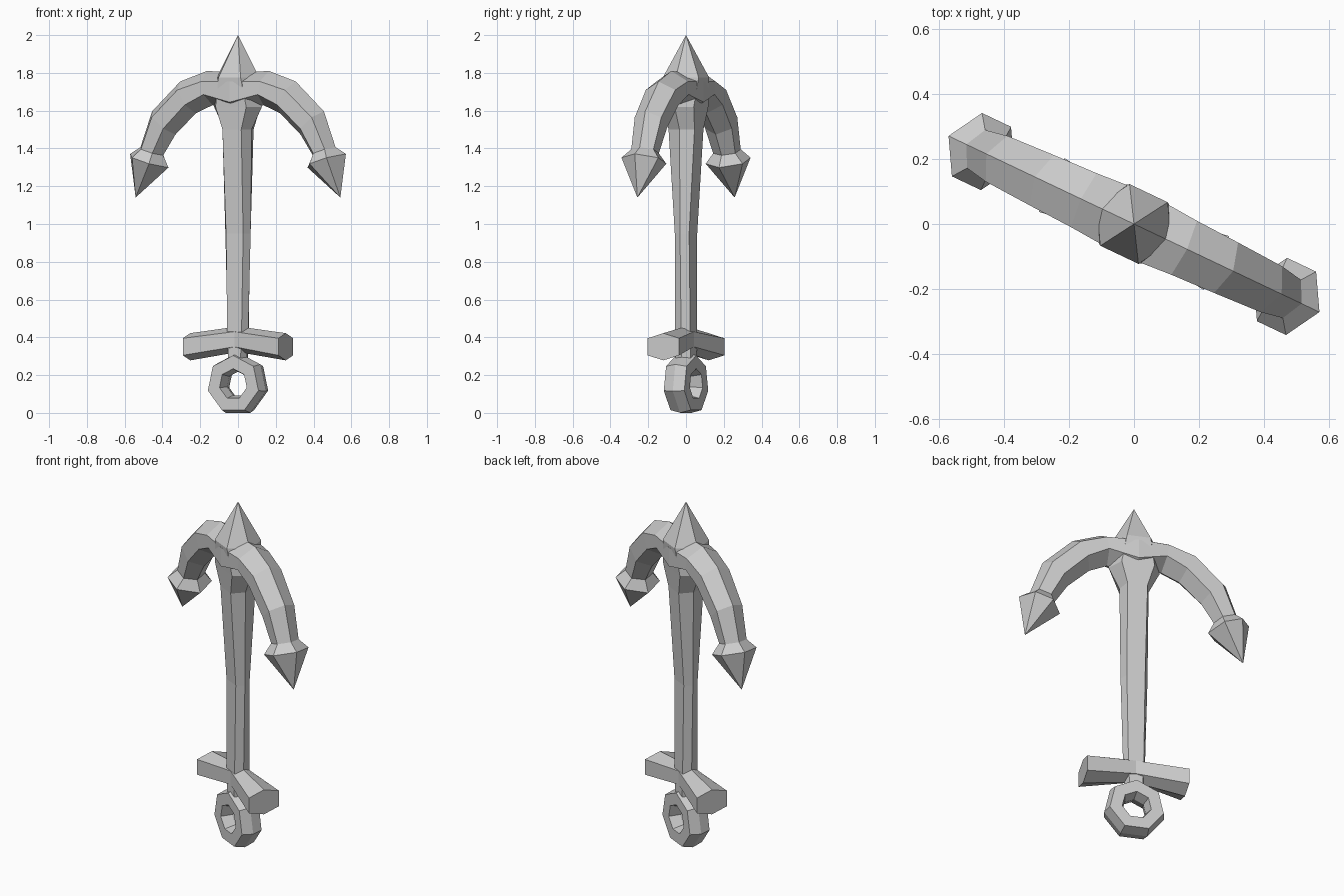
import bpy, bmesh, math
from mathutils import Vector

if "Cube" in bpy.data.objects:
    bpy.data.objects.remove(bpy.data.objects["Cube"])

TURN = math.radians(-25.4)  # the anchor's plane is turned about z


def hexagon(u, z, angle, a, b, c):
    """Flattened hexagon in the anchor's plane: ridges at +-a along angle, flats at +-c in depth."""
    d = Vector((math.cos(angle), 0, math.sin(angle)))
    mid = Vector((u, 0, z))
    pts = [(a, 0), (b, c), (-b, c), (-a, 0), (-b, -c), (b, -c)]
    return [mid + d * r + Vector((0, v, 0)) for r, v in pts]


def loft(name, stations, closed=False):
    """Skin a chain of hexagonal sections with flat faces."""
    bm = bmesh.new()
    rings = [[bm.verts.new(p) for p in hexagon(*s)] for s in stations]
    pairs = list(zip(rings, rings[1:]))
    if closed:
        pairs.append((rings[-1], rings[0]))
    else:
        bm.faces.new(rings[0])
        bm.faces.new(rings[-1])
    for p, q in pairs:
        for i in range(6):
            j = (i + 1) % 6
            bm.faces.new((p[i], p[j], q[j], q[i]))
    # sections of zero size collapse into points
    bmesh.ops.remove_doubles(bm, verts=bm.verts, dist=0.0005)
    bmesh.ops.recalc_face_normals(bm, faces=bm.faces)
    me = bpy.data.meshes.new(name)
    bm.to_mesh(me)
    bm.free()
    ob = bpy.data.objects.new(name, me)
    ob.rotation_euler.z = TURN
    bpy.context.collection.objects.link(ob)
    return ob


# Shank with flared crown and spike on top
loft("shank", [
    (0, 0.26, 0, 0.050, 0.035, 0.045),
    (0, 0.42, 0, 0.060, 0.042, 0.045),
    (0, 0.95, 0, 0.074, 0.050, 0.042),
    (0, 1.50, 0, 0.080, 0.055, 0.076),
    (0, 1.62, 0, 0.140, 0.090, 0.088),
    (0, 1.775, 0, 0.125, 0.065, 0.105),
    (0, 2.0, 0, 0, 0, 0),
])

# Curved arms ending in barbs, one half mirrored to the other side
half = [
    (0.165, 1.72, 80, 0.092, 0.035, 0.092),
    (0.293, 1.67, 62, 0.096, 0.045, 0.086),
    (0.435, 1.535, 42, 0.092, 0.045, 0.078),
    (0.505, 1.385, 18, 0.070, 0.035, 0.065),
    (0.520, 1.335, 18, 0.118, 0.052, 0.108),
    (0.600, 1.14, 18, 0, 0, 0),
]
right = [(u, z, math.radians(g), a, b, c) for u, z, g, a, b, c in half]
left = [(-u, z, math.pi - g, a, b, c) for u, z, g, a, b, c in reversed(right)]
loft("arms", left + [(0, 1.70, math.pi / 2, 0.10, 0.055, 0.104)] + right)

# Stock: crossbar widening to its ends
up = math.pi / 2
loft("stock", [
    (-0.28, 0.35, up, 0.072, 0.045, 0.092),
    (0, 0.39, up, 0.068, 0.040, 0.046),
    (0.28, 0.35, up, 0.072, 0.045, 0.092),
])

# Seven-sided ring at the foot
N = 7
ring = []
for k in range(N):
    t = math.pi / 2 + 2 * math.pi * k / N
    ring.append((0.117 * math.cos(t), 0.152 + 0.117 * math.sin(t), t, 0.051, 0.035, 0.06))
loft("ring", ring, closed=True)
